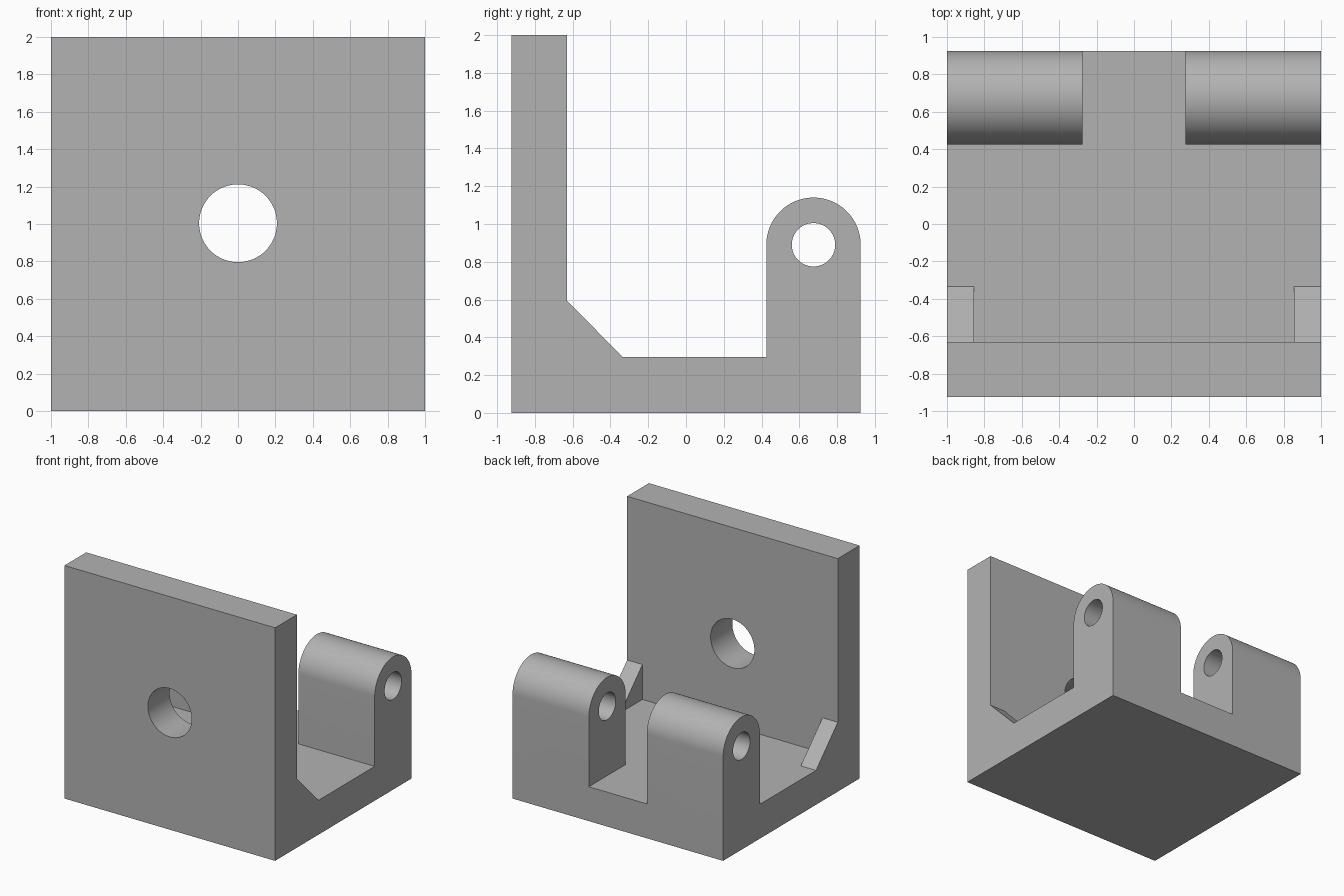
import bpy, bmesh, math
from mathutils import Vector, Matrix

if "Cube" in bpy.data.objects:
    bpy.data.objects.remove(bpy.data.objects["Cube"], do_unlink=True)

# Main dimensions
HALF_W, HALF_D = 1.0, 0.925
THICK, HEIGHT = 0.295, 2.0
LUG_R, LUG_Z = 0.25, 0.89
LUG_Y = HALF_D - LUG_R
PLATE_Y = -HALF_D + THICK          # inner face of the upright plate
GAP, RIB_X = 0.275, 0.855          # half gap between lugs, inner face of ribs

GREY = (0.45, 0.45, 0.45, 1)
metal = bpy.data.materials.new("plain grey")
metal.diffuse_color = GREY
metal.use_nodes = True
metal.node_tree.nodes["Principled BSDF"].inputs["Base Color"].default_value = GREY


def to_object(name, bm):
    bmesh.ops.recalc_face_normals(bm, faces=bm.faces)
    mesh = bpy.data.meshes.new(name)
    bm.to_mesh(mesh)
    bm.free()
    mesh.materials.append(metal)
    obj = bpy.data.objects.new(name, mesh)
    bpy.context.collection.objects.link(obj)
    return obj


def prism(name, outline, half_width):
    """Extrude a (y, z) outline along x, centred on x = 0."""
    bm = bmesh.new()
    face = bm.faces.new([bm.verts.new((-half_width, y, z)) for y, z in outline])
    geom = bmesh.ops.extrude_face_region(bm, geom=[face])["geom"]
    moved = [v for v in geom if isinstance(v, bmesh.types.BMVert)]
    bmesh.ops.translate(bm, verts=moved, vec=(2 * half_width, 0, 0))
    return to_object(name, bm)


def rod(name, centre, radius, length, axis):
    bm = bmesh.new()
    turn = Vector((0, 0, 1)).rotation_difference(Vector(axis)).to_matrix().to_4x4()
    bmesh.ops.create_cone(bm, cap_ends=True, segments=64, radius1=radius,
                          radius2=radius, depth=length,
                          matrix=Matrix.Translation(centre) @ turn)
    return to_object(name, bm)


def cut(target, cutter):
    cutter.hide_render = True
    mod = target.modifiers.new("cut", "BOOLEAN")
    mod.operation, mod.solver, mod.object = "DIFFERENCE", "EXACT", cutter
    bpy.ops.object.select_all(action="DESELECT")
    bpy.context.view_layer.objects.active = target
    target.select_set(True)
    bpy.ops.object.modifier_apply(modifier=mod.name)
    bpy.data.objects.remove(cutter, do_unlink=True)


# Full-width side profile: base, rounded lug, floor, sloped rib, upright plate
STEPS = 32
arc = [(LUG_Y + LUG_R * math.cos(math.pi * i / STEPS),
        LUG_Z + LUG_R * math.sin(math.pi * i / STEPS)) for i in range(STEPS + 1)]
profile = ([(-HALF_D, 0), (HALF_D, 0)] + arc +
           [(LUG_Y - LUG_R, THICK), (PLATE_Y + THICK, THICK),
            (PLATE_Y, 2 * THICK + 0.005), (PLATE_Y, HEIGHT), (-HALF_D, HEIGHT)])
bracket = prism("hinge_bracket", profile, HALF_W)

# Clear the middle, leaving a rib at each end of the inside corner
cut(bracket, prism("rib_cutter", [(PLATE_Y, THICK), (0, THICK), (0, 1), (PLATE_Y, 1)], RIB_X))

# Split the rear lug in two
cut(bracket, prism("lug_gap_cutter", [(0.2, THICK), (1.2, THICK), (1.2, 1.5), (0.2, 1.5)], GAP))

# Pin hole through both lugs and round hole through the plate
cut(bracket, rod("pin_hole_cutter", (0, LUG_Y, LUG_Z), 0.115, 3, (1, 0, 0)))
cut(bracket, rod("plate_hole_cutter", (0, -HALF_D, 1.004), 0.208, 1, (0, 1, 0)))

bpy.ops.object.shade_smooth_by_angle(angle=math.radians(30))
